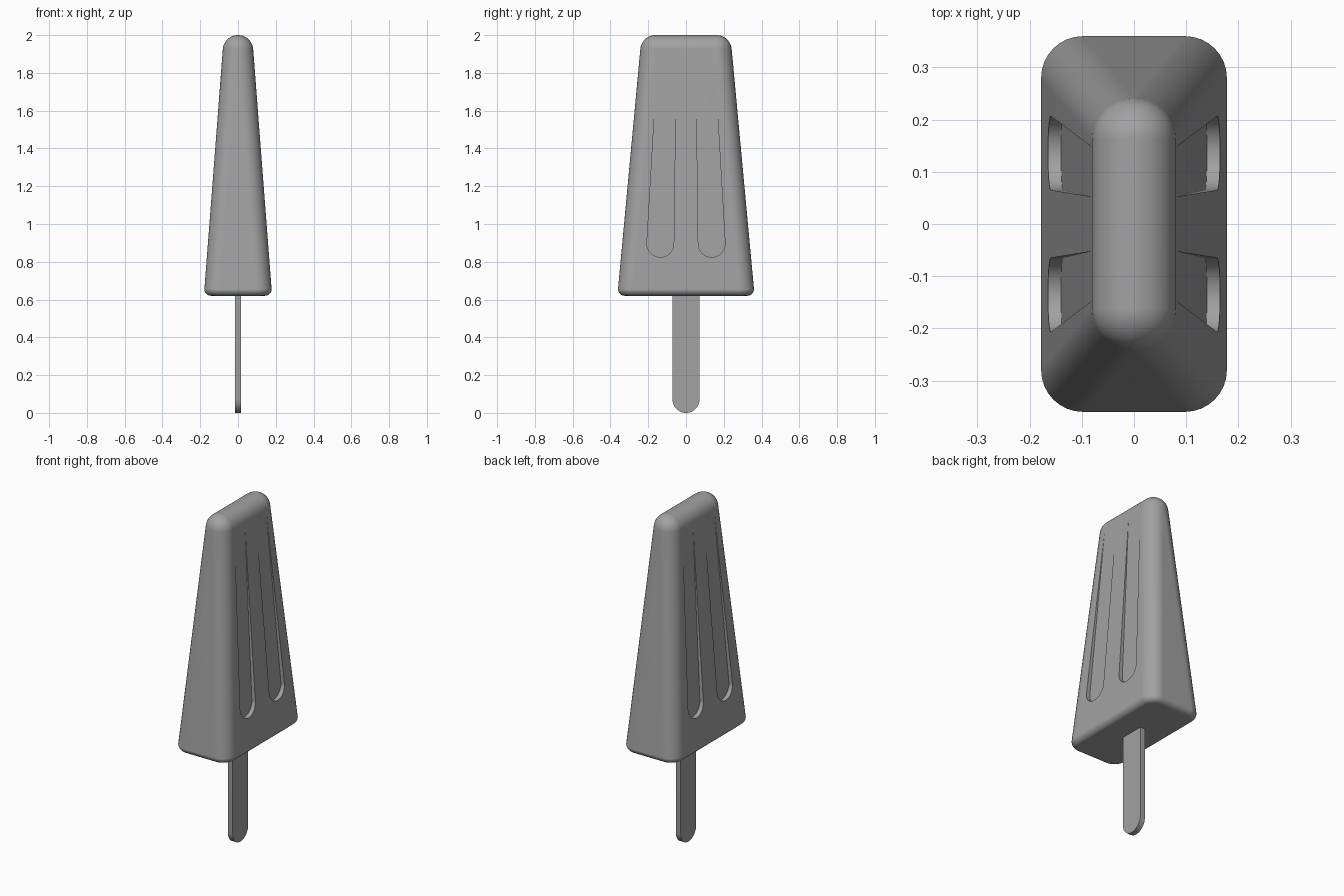
import bpy, bmesh, math

if "Cube" in bpy.data.objects:
    bpy.data.objects.remove(bpy.data.objects["Cube"])

grey = bpy.data.materials.new("grey")
grey.diffuse_color = (0.36, 0.36, 0.36, 1)
grey.use_nodes = True
grey.node_tree.nodes["Principled BSDF"].inputs["Base Color"].default_value = grey.diffuse_color


def loft(name, rings):
    """Skin a stack of equal-length rings and cap both ends."""
    bm = bmesh.new()
    loops = [[bm.verts.new(p) for p in ring] for ring in rings]
    n = len(loops[0])
    for a, b in zip(loops, loops[1:]):
        for i in range(n):
            j = (i + 1) % n
            bm.faces.new((a[i], a[j], b[j], b[i]))
    bm.faces.new(loops[0][::-1])
    bm.faces.new(loops[-1])
    bmesh.ops.recalc_face_normals(bm, faces=bm.faces)
    me = bpy.data.meshes.new(name)
    bm.to_mesh(me)
    bm.free()
    me.materials.append(grey)
    ob = bpy.data.objects.new(name, me)
    bpy.context.collection.objects.link(ob)
    return ob


def rounded_rect(hx, hy, r, z, seg=8):
    pts = []
    for k, (sx, sy) in enumerate(((1, 1), (-1, 1), (-1, -1), (1, -1))):
        for i in range(seg + 1):
            a = math.pi / 2 * (k + i / seg)
            pts.append((sx * (hx - r) + r * math.cos(a),
                        sy * (hy - r) + r * math.sin(a), z))
    return pts


def smooth(ob):
    bpy.ops.object.select_all(action='DESELECT')
    ob.select_set(True)
    bpy.context.view_layer.objects.active = ob
    bpy.ops.object.shade_smooth_by_angle(angle=math.radians(35))


# ice body: rounded base, straight taper, domed top
rings = []
for i in range(6):
    a = math.pi / 2 * i / 5
    d = 0.035 * (1 - math.sin(a))
    rings.append(rounded_rect(0.178 - d, 0.36 - d, 0.08 - d, 0.655 - 0.035 * math.cos(a)))
for i in range(10):
    a = math.radians(4 + 83 * i / 9)
    d = 0.08 * (1 - math.cos(a))
    rings.append(rounded_rect(0.0805 - d, 0.242 - d, 0.08 - d, 1.92 + 0.08 * math.sin(a)))
body = loft("ice_body", rings)

# tapered grooves that fade out towards the top, two on each broad side
outline = [(0.136 + 0.071 * math.cos(a), 0.895 + 0.071 * math.sin(a))
           for a in (math.pi + math.pi * i / 16 for i in range(17))]
outline += [(0.1454, 1.95), (0.052, 1.95)]
for sx in (1, -1):
    for sy in (1, -1):
        floor = [(sx * (0.138 - 0.0535 * (z - 0.86)), sy * y, z) for y, z in outline]
        outer = [(sx * 0.25, sy * y, z) for y, z in outline]
        cutter = loft("groove_cutter", [floor, outer])
        cutter.hide_render = True
        mod = body.modifiers.new("groove", 'BOOLEAN')
        mod.operation = 'DIFFERENCE'
        mod.solver = 'EXACT'
        mod.object = cutter

# bake the grooves and discard the cutters
bpy.context.view_layer.update()
deps = bpy.context.evaluated_depsgraph_get()
baked = bpy.data.meshes.new_from_object(body.evaluated_get(deps))
body.modifiers.clear()
body.data = baked
for ob in list(bpy.data.objects):
    if ob.name.startswith("groove_cutter"):
        bpy.data.objects.remove(ob)
smooth(body)
body.modifiers.new("even_shading", 'WEIGHTED_NORMAL').keep_sharp = True

# flat stick with a rounded lower end
profile = [(0.072 * math.cos(a), 0.072 + 0.072 * math.sin(a))
           for a in (math.pi + math.pi * i / 20 for i in range(21))]
profile += [(0.072, 0.68), (-0.072, 0.68)]
stick = loft("stick", [[(x, y, z) for y, z in profile] for x in (-0.016, 0.016)])
smooth(stick)
